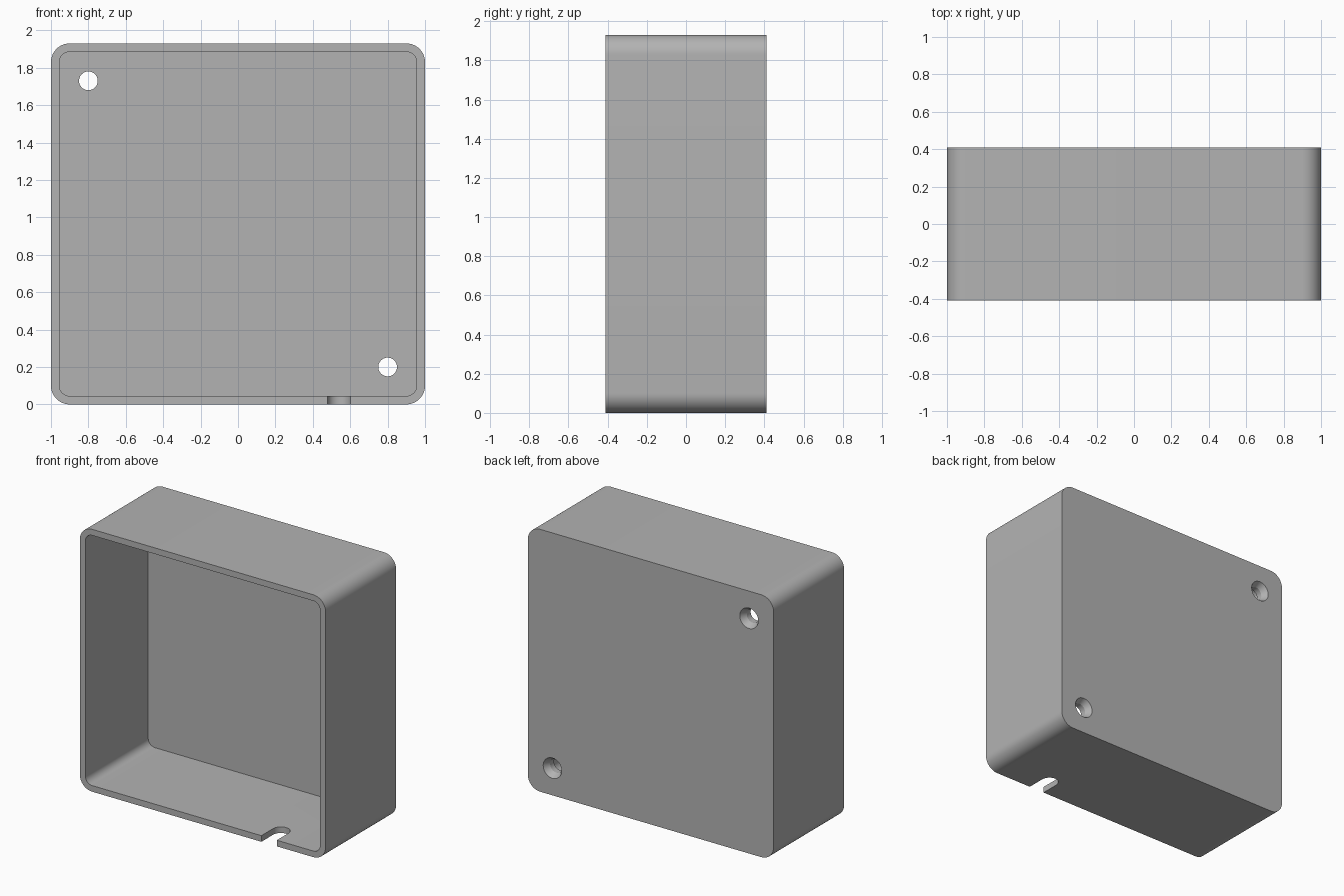
import bpy, bmesh, math

W, D, H = 2.0, 0.82, 1.93      # overall size
WALL, BACK = 0.045, 0.09       # side wall and back plate thickness
FRONT_Y, BACK_Y = -D / 2, D / 2

if "Cube" in bpy.data.objects:
    bpy.data.objects.remove(bpy.data.objects["Cube"], do_unlink=True)

grey = bpy.data.materials.new("plain_grey")
grey.use_nodes = True
colour = (0.45, 0.45, 0.45, 1)
grey.diffuse_color = colour
grey.node_tree.nodes["Principled BSDF"].inputs["Base Color"].default_value = colour


def make_object(name, bm):
    bmesh.ops.recalc_face_normals(bm, faces=bm.faces)
    mesh = bpy.data.meshes.new(name)
    bm.to_mesh(mesh)
    bm.free()
    mesh.materials.append(grey)
    obj = bpy.data.objects.new(name, mesh)
    bpy.context.collection.objects.link(obj)
    return obj


def prism(name, outline, axis, start, end):
    """Extrude a 2D outline along y (outline in x, z) or z (outline in x, y)."""
    bm = bmesh.new()
    place = (lambda a, b: (a, start, b)) if axis == "y" else (lambda a, b: (a, b, start))
    face = bm.faces.new([bm.verts.new(place(a, b)) for a, b in outline])
    out = bmesh.ops.extrude_face_region(bm, geom=[face])
    moved = [v for v in out["geom"] if isinstance(v, bmesh.types.BMVert)]
    step = end - start
    bmesh.ops.translate(bm, verts=moved, vec=(0, step, 0) if axis == "y" else (0, 0, step))
    return make_object(name, bm)


def arc(cx, cy, r, first, last, steps):
    angles = [math.radians(first + (last - first) * i / steps) for i in range(steps + 1)]
    return [(cx + r * math.cos(a), cy + r * math.sin(a)) for a in angles]


def rounded_rect(inset, radius):
    x, low, high = W / 2 - inset - radius, inset + radius, H - inset - radius
    corners = [(x, high), (-x, high), (-x, low), (x, low)]
    return [p for i, (cx, cz) in enumerate(corners)
            for p in arc(cx, cz, radius, 90 * i, 90 * i + 90, 12)]


def screw_hole(name, x, z):
    """Revolved cutter: straight bore opening into a countersink at the back."""
    bm = bmesh.new()
    rings = []
    for y, r in [(BACK_Y - 0.2, 0.05), (BACK_Y - 0.045, 0.05),
                 (BACK_Y, 0.075), (BACK_Y + 0.02, 0.086)]:
        rings.append([bm.verts.new((px, y, pz)) for px, pz in arc(x, z, r, 0, 360, 40)[:-1]])
    for a, b in zip(rings, rings[1:]):
        for i in range(len(a)):
            j = (i + 1) % len(a)
            bm.faces.new((a[i], a[j], b[j], b[i]))
    bm.faces.new(rings[0])
    bm.faces.new(rings[-1])
    return make_object(name, bm)


# Outer shell with rounded corners
box = prism("open_box", rounded_rect(0, 0.1), "y", FRONT_Y, BACK_Y)

# Cavity, cable slot in the floor, and two screw holes in the back
slot_x, slot_r = 0.54, 0.0625
slot = [(slot_x - slot_r, FRONT_Y - 0.1), (slot_x + slot_r, FRONT_Y - 0.1)]
slot += arc(slot_x, FRONT_Y + 0.137, slot_r, 0, 180, 20)
cutters = [
    prism("cavity_cutter", rounded_rect(WALL, 0.055), "y", FRONT_Y - 0.1, BACK_Y - BACK),
    prism("slot_cutter", slot, "z", -0.1, 0.1),
    screw_hole("upper_hole_cutter", -0.8, 1.73),
    screw_hole("lower_hole_cutter", 0.8, 0.2),
]
bpy.ops.object.select_all(action="DESELECT")
box.select_set(True)
bpy.context.view_layer.objects.active = box
for cutter in cutters:
    cutter.hide_render = True
    mod = box.modifiers.new(cutter.name, "BOOLEAN")
    mod.operation, mod.solver, mod.object = "DIFFERENCE", "EXACT", cutter
    bpy.ops.object.modifier_apply(modifier=mod.name)
    bpy.data.objects.remove(cutter, do_unlink=True)

bpy.ops.object.shade_smooth_by_angle(angle=math.radians(25))
